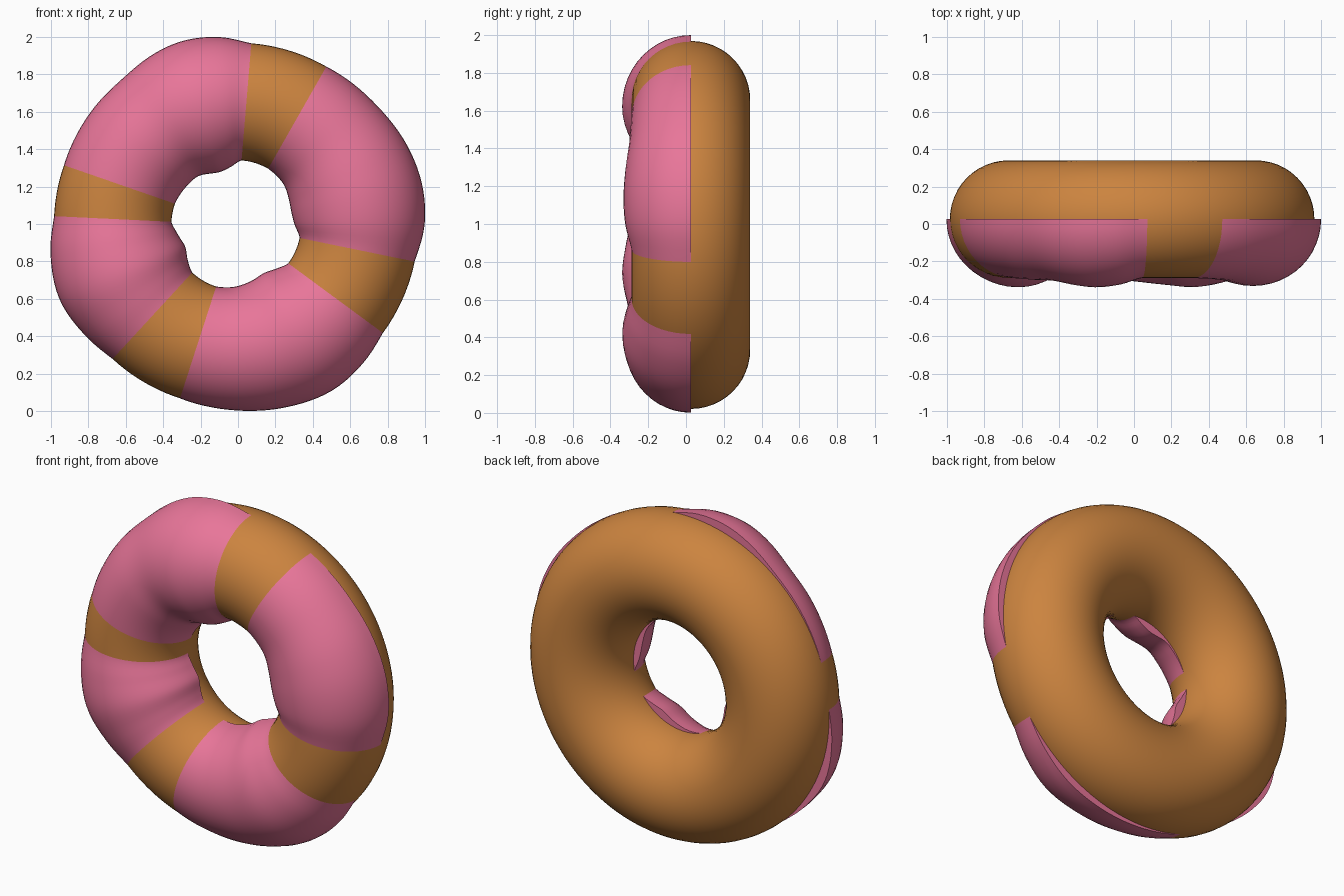
import bpy, bmesh
from math import sin, cos, pi, radians, degrees

if "Cube" in bpy.data.objects:
    bpy.data.objects.remove(bpy.data.objects["Cube"])

CENTRE = (-0.01, 0.026, 0.995)
MAJOR, DOUGH_R = 0.66, 0.314
RING, TUBE = 144, 48

# icing tube radius against angle round the ring; below DOUGH_R the dough shows
ICING = [(-24, .297), (-11.5, .314), (0, .347), (12, .357), (25, .348),
         (40, .327), (52, .319), (60.4, .314), (73, .303), (85.3, .314),
         (95, .348), (106, .364), (115, .356), (128, .330), (140, .325),
         (150, .320), (161, .314), (169, .309), (177.3, .314), (188, .342),
         (203, .364), (217, .338), (227.3, .314), (240, .300), (252, .314),
         (268, .329), (285, .350), (300, .363), (313, .342), (323.6, .314)]


def icing_radius(theta):
    """Smooth periodic curve through the ICING points."""
    a = (degrees(theta) + 24) % 360 - 24
    n = len(ICING)

    def point(i):
        return ICING[i % n][0] + 360 * (i // n), ICING[i % n][1]

    i = max(k for k in range(n) if ICING[k][0] <= a + 1e-6)
    (a0, r0), (a1, r1), (a2, r2), (a3, r3) = [point(i + k) for k in (-1, 0, 1, 2)]
    h = a2 - a1
    t = (a - a1) / h
    m1 = (r2 - r0) / (a2 - a0) * h
    m2 = (r3 - r1) / (a3 - a1) * h
    return ((2*t**3 - 3*t**2 + 1) * r1 + (t**3 - 2*t**2 + t) * m1
            + (3*t**2 - 2*t**3) * r2 + (t**3 - t**2) * m2)


def ring(name, radius, phis, colour):
    """Closed ring swept about the y axis, with a closed section of angles phis."""
    bm = bmesh.new()
    loops = []
    for i in range(RING):
        th = 2 * pi * i / RING
        r = radius(th)
        loops.append([bm.verts.new(((MAJOR + r * cos(p)) * cos(th), -r * sin(p),
                                    (MAJOR + r * cos(p)) * sin(th))) for p in phis])
    n = len(phis)
    for i in range(RING):
        a, b = loops[i], loops[(i + 1) % RING]
        for j in range(n):
            k = (j + 1) % n
            bm.faces.new((a[j], a[k], b[k], b[j]))
    bmesh.ops.recalc_face_normals(bm, faces=bm.faces[:])
    mesh = bpy.data.meshes.new(name)
    bm.to_mesh(mesh)
    bm.free()
    obj = bpy.data.objects.new(name, mesh)
    bpy.context.collection.objects.link(obj)
    obj.location = CENTRE
    mat = bpy.data.materials.new(name + "_colour")
    mat.diffuse_color = colour
    mat.use_nodes = True
    mat.node_tree.nodes["Principled BSDF"].inputs["Base Color"].default_value = mat.diffuse_color
    mesh.materials.append(mat)
    bpy.ops.object.select_all(action='DESELECT')
    obj.select_set(True)
    bpy.context.view_layer.objects.active = obj
    bpy.ops.object.shade_smooth_by_angle(angle=radians(40))
    return obj


# dough: full torus
ring("dough", lambda th: DOUGH_R, [2 * pi * j / TUBE for j in range(TUBE)],
     (0.60, 0.23, 0.05, 1))

# icing: wavy half torus over the front, flat at the back
ring("icing", icing_radius, [2 * pi * j / TUBE for j in range(TUBE // 2 + 1)],
     (0.81, 0.18, 0.32, 1))
